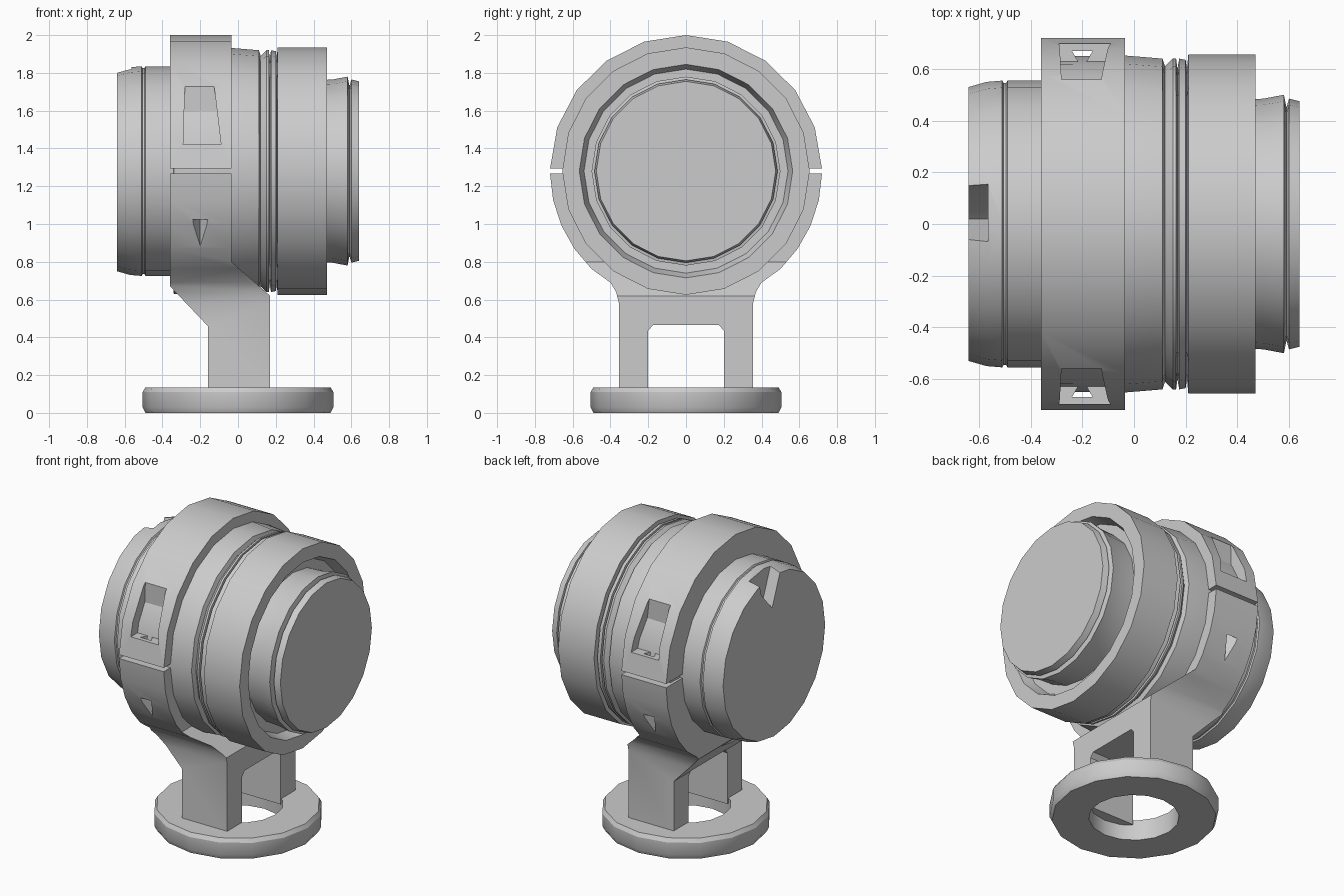
import bpy, bmesh
from math import sin, cos, pi, radians
from mathutils import Matrix, Vector

cube = bpy.data.objects.get("Cube")
if cube:
    bpy.data.objects.remove(cube, do_unlink=True)

grey = bpy.data.materials.new("plain grey")
grey.use_nodes = True
grey.diffuse_color = (0.6, 0.6, 0.6, 1)
grey.node_tree.nodes["Principled BSDF"].inputs["Base Color"].default_value = grey.diffuse_color

AXIS_Z = 1.28   # height of the lamp axis
BAND_R = 0.72   # outer radius of the clamp


def finish(name, bm):
    bmesh.ops.recalc_face_normals(bm, faces=bm.faces)
    mesh = bpy.data.meshes.new(name)
    bm.to_mesh(mesh)
    bm.free()
    mesh.materials.append(grey)
    ob = bpy.data.objects.new(name, mesh)
    bpy.context.collection.objects.link(ob)
    return ob


def prism(name, points, low, high, place):
    """Extrude a 2D outline; place(a, b, depth) gives the 3D point."""
    bm = bmesh.new()
    ends = [[bm.verts.new(place(a, b, d)) for a, b in points] for d in (low, high)]
    bm.faces.new(ends[0])
    bm.faces.new(ends[1])
    n = len(points)
    for i in range(n):
        j = (i + 1) % n
        bm.faces.new((ends[0][i], ends[0][j], ends[1][j], ends[1][i]))
    return finish(name, bm)


def lathe(name, profile, sides, matrix, closed=False):
    """Turn a (radius, height) profile about z, then move it with matrix."""
    bm = bmesh.new()
    rings = []
    for r, h in profile:
        rings.append([bm.verts.new(matrix @ Vector((r * cos(2 * pi * k / sides),
                                                    r * sin(2 * pi * k / sides), h)))
                      for k in range(sides)])
    pairs = list(zip(rings, rings[1:]))
    if closed:
        pairs.append((rings[-1], rings[0]))
    else:
        bm.faces.new(rings[0])
        bm.faces.new(rings[-1])
    for a, b in pairs:
        for k in range(sides):
            m = (k + 1) % sides
            bm.faces.new((a[k], a[m], b[m], b[k]))
    return finish(name, bm)


def boolean(ob, tool, operation):
    mod = ob.modifiers.new("cut", 'BOOLEAN')
    mod.operation = operation
    mod.solver = 'EXACT'
    mod.object = tool
    bpy.context.view_layer.objects.active = ob
    bpy.ops.object.modifier_apply(modifier=mod.name)
    bpy.data.objects.remove(tool, do_unlink=True)


def along_x(a, b, d):
    return (d, a, b)


def along_y(a, b, d):
    return (a, d, b)


def along_z(a, b, d):
    return (a, b, d)


def arc(start, end, steps):
    return [(BAND_R * sin(radians(start + (end - start) * i / steps)),
             AXIS_Z + BAND_R * cos(radians(start + (end - start) * i / steps)))
            for i in range(steps + 1)]


# Lamp body: turned barrel, grooves, front ring and recessed lens
barrel = [(0.53, -0.64), (0.55, -0.57), (0.555, -0.51), (0.545, -0.505), (0.545, -0.495),
          (0.555, -0.49), (0.555, -0.345), (0.65, -0.34), (0.652, -0.035), (0.64, 0.11),
          (0.61, 0.12), (0.64, 0.15), (0.64, 0.163), (0.6, 0.168), (0.64, 0.175),
          (0.635, 0.2), (0.6, 0.205), (0.655, 0.21), (0.655, 0.47), (0.565, 0.47),
          (0.54, 0.4), (0.48, 0.4), (0.485, 0.5), (0.5, 0.58), (0.45, 0.59),
          (0.485, 0.6), (0.475, 0.64)]
turn = Matrix.Translation((0, 0, AXIS_Z)) @ Matrix.Rotation(pi / 2, 4, 'Y')
body = lathe("lamp_body", barrel, 20, turn)

# Small wedge notch in the rear end
notch = prism("notch_cutter", [(-0.1, 1.9), (0.18, 1.9), (0.13, 1.72), (0.02, 1.6)],
              -0.7, -0.565, along_x)
boolean(body, notch, 'DIFFERENCE')

# Lower clamp half and legs: side outline, trimmed by the slanted front outline
half = arc(91, 136, 4) + [(0.4, 0.69), (0.37, 0.64), (0.355, 0.58), (0.355, 0.1),
                          (0.2, 0.1), (0.2, 0.435), (0.175, 0.465)]
outline = half + [(-y, z) for y, z in reversed(half)]
bracket = prism("clamp_bracket", outline, -0.5, 0.3, along_x)
trim = prism("trim_cutter", [(-0.16, 0), (0.17, 0), (0.17, 0.62), (-0.035, 0.8),
                             (-0.035, 1.5), (-0.36, 1.5), (-0.36, 0.67), (-0.16, 0.46)],
             -1, 1, along_y)
boolean(bracket, trim, 'INTERSECT')

# Upper clamp half
strap = prism("clamp_strap", arc(-89, 89, 10), -0.36, -0.035, along_x)

# Bolt pockets in the strap, and three-sided bolt holes through both halves
for side in (-1, 1):
    pocket = prism("pocket_cutter", [(-0.29, 1.42), (-0.09, 1.42), (-0.13, 1.76), (-0.28, 1.76)],
                   side * 0.56, side * 0.8, along_y)
    boolean(strap, pocket, 'DIFFERENCE')
    for ob in (strap, bracket):
        hole = prism("hole_cutter", [(-0.24, side * 0.67), (-0.16, side * 0.67),
                                     (-0.2, side * 0.6)],
                     0.88, 1.45, along_z)
        boolean(ob, hole, 'DIFFERENCE')

# Base ring
base = lathe("base_ring", [(0.27, 0), (0.49, 0), (0.505, 0.03), (0.505, 0.11),
                           (0.49, 0.135), (0.27, 0.135)], 16, Matrix(), closed=True)

# Soft shading on the round faces, crisp edges elsewhere
bpy.ops.object.select_all(action='DESELECT')
for ob in (body, bracket, strap, base):
    ob.select_set(True)
bpy.context.view_layer.objects.active = body
bpy.ops.object.shade_smooth_by_angle(angle=radians(30))
